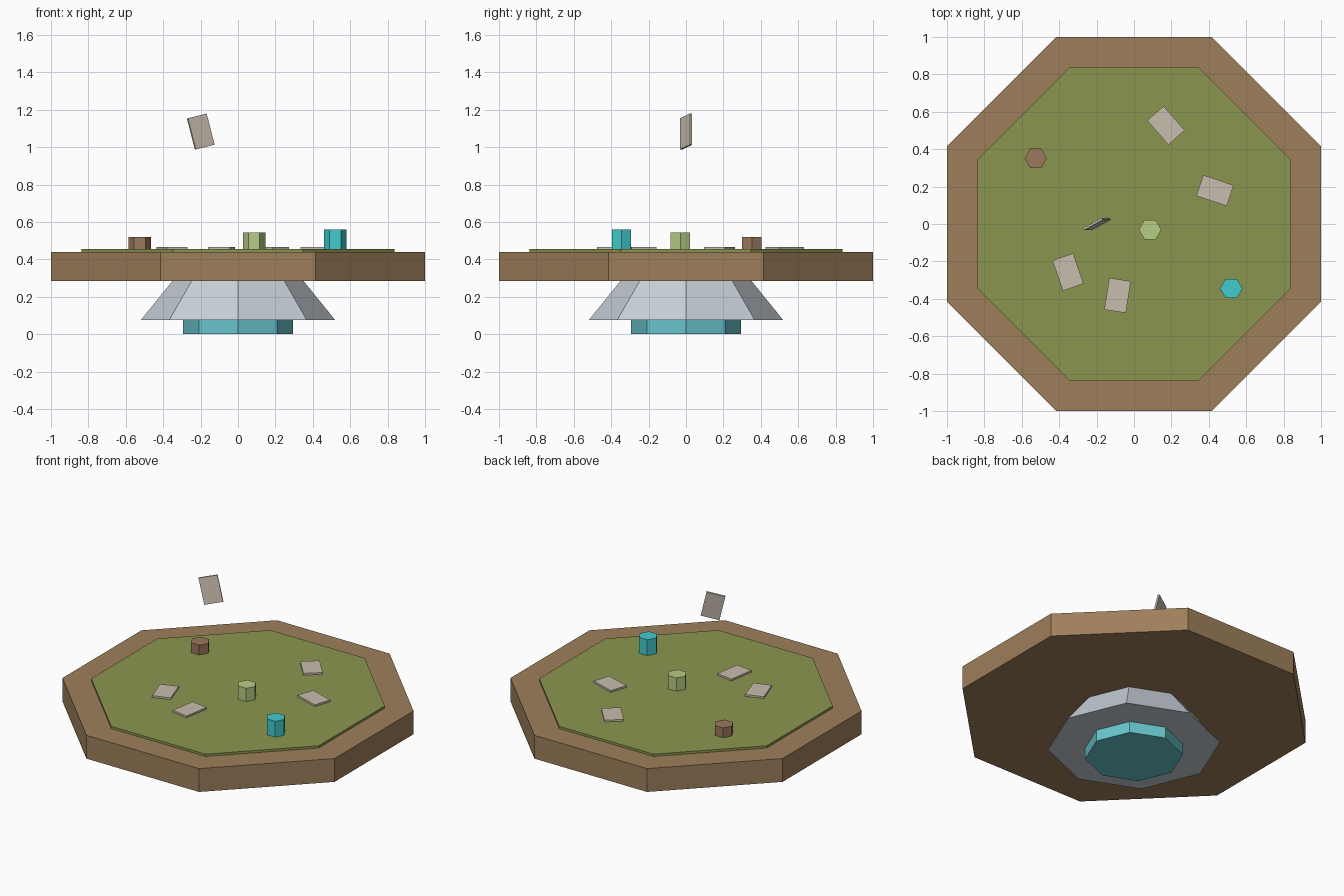
import bpy
from math import radians, cos, pi
from mathutils import Matrix, Vector

cube = bpy.data.objects.get("Cube")
if cube:
    bpy.data.objects.remove(cube, do_unlink=True)


def material(name, r, g, b):
    """Flat material from 8-bit display values, stored as linear."""
    colour = [((c / 255 + 0.055) / 1.055) ** 2.4 for c in (r, g, b)] + [1]
    mat = bpy.data.materials.new(name)
    mat.use_nodes = True
    mat.diffuse_color = colour
    mat.node_tree.nodes["Principled BSDF"].inputs["Base Color"].default_value = colour
    return mat


wood = material("rim wood", 158, 127, 91)
felt = material("green felt", 138, 150, 78)
steel = material("pale grey", 201, 208, 217)
foot_teal = material("foot teal", 104, 197, 205)
bone = material("card beige", 201, 190, 175)
teal = material("piece teal", 66, 203, 206)
lime = material("piece light green", 183, 204, 133)
brown = material("piece brown", 155, 120, 92)


def prism(name, mat, sides, r_low, r_high, z_low, z_high, turn=0, x=0, y=0):
    """Upright prism or frustum; turn = 0 leaves a corner on the y axis."""
    bpy.ops.mesh.primitive_cone_add(
        vertices=sides, radius1=r_low, radius2=r_high, depth=z_high - z_low,
        location=(x, y, (z_low + z_high) / 2), rotation=(0, 0, radians(turn)))
    ob = bpy.context.object
    ob.name = name
    ob.data.materials.append(mat)
    return ob


def card(name, matrix):
    """Thin slab, long side along its local x."""
    bpy.ops.mesh.primitive_cube_add(size=1)
    ob = bpy.context.object
    ob.name = name
    ob.data.transform(Matrix.Diagonal((0.172, 0.117, 0.012, 1)))
    ob.matrix_world = matrix
    ob.data.materials.append(bone)


# Pedestal and octagonal table top
prism("foot", foot_teal, 8, 0.295, 0.295, 0, 0.075)
prism("pedestal", steel, 8, 0.52, 0.35, 0.075, 0.285)
corner = 1 / cos(pi / 8)
prism("table_rim", wood, 8, corner, corner, 0.285, 0.44, 22.5)
prism("felt_top", felt, 8, 0.836 * corner, 0.836 * corner, 0.44, 0.455, 22.5)

# Hexagonal playing pieces
for name, mat, x, y, top in (
        ("teal_piece", teal, 0.52, -0.345, 0.56),
        ("light_green_piece", lime, 0.086, -0.03, 0.543),
        ("brown_piece", brown, -0.525, 0.352, 0.52)):
    prism(name, mat, 6, 0.06, 0.06, 0.455, top, 30, x, y)

# Cards lying on the felt
for i, (x, y, angle) in enumerate((
        (0.171, 0.527, -49), (0.433, 0.179, -18.5),
        (-0.353, -0.257, -71), (-0.088, -0.382, 81))):
    card(f"card_{i + 1}", Matrix.Translation((x, y, 0.461))
         @ Matrix.Rotation(radians(angle), 4, 'Z'))

# Card hovering above the table
long_axis = Vector((0.043, 0, -0.168)).normalized()
normal = Vector((0.1, 0.055, 0.026)).cross(long_axis).normalized()
short_axis = normal.cross(long_axis)
frame = Matrix((long_axis, short_axis, normal)).transposed().to_4x4()
card("floating_card", Matrix.Translation((-0.199, 0, 1.083)) @ frame)
